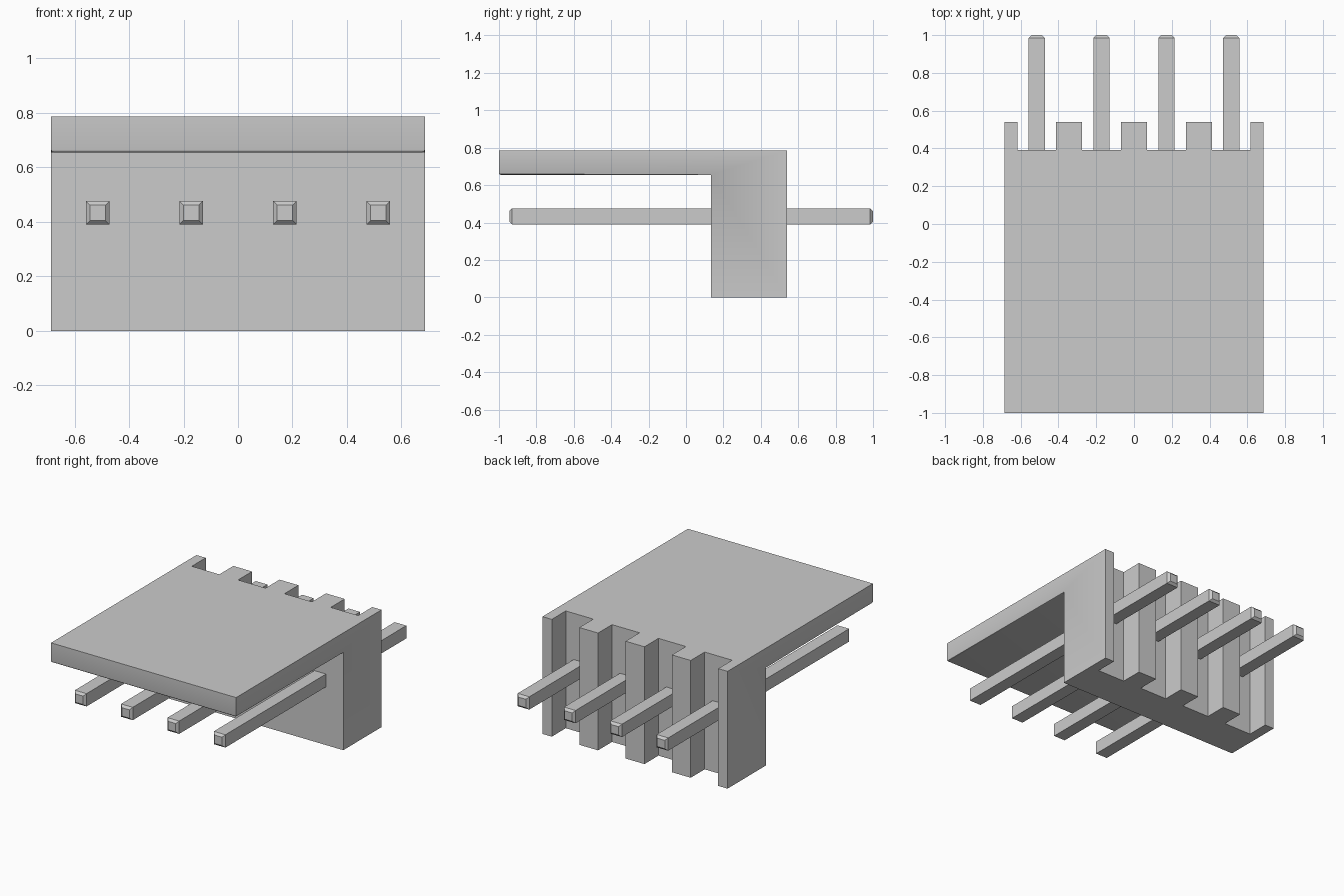
import bpy
import bmesh

cube = bpy.data.objects.get("Cube")
if cube:
    bpy.data.objects.remove(cube, do_unlink=True)

# Single flat grey
grey = bpy.data.materials.new("light_grey")
grey.use_nodes = True
COLOUR = (0.6, 0.6, 0.6, 1.0)
grey.diffuse_color = COLOUR
grey.node_tree.nodes["Principled BSDF"].inputs["Base Color"].default_value = COLOUR

HALF_WIDTH = 0.686
PIN_X = [-0.515, -0.172, 0.172, 0.515]
PIN_Z = 0.433
PIN_HALF = 0.043
TIP_HALF = 0.028


def make_object(name, bm):
    bmesh.ops.recalc_face_normals(bm, faces=bm.faces)
    mesh = bpy.data.meshes.new(name)
    bm.to_mesh(mesh)
    bm.free()
    mesh.materials.append(grey)
    obj = bpy.data.objects.new(name, mesh)
    bpy.context.collection.objects.link(obj)
    return obj


def add_box(bm, lo, hi):
    for v in bmesh.ops.create_cube(bm, size=1)["verts"]:
        v.co = [lo[i] if v.co[i] < 0 else hi[i] for i in range(3)]


# Housing: L-shaped side profile extruded across the width
profile = [(-1.0, 0.786), (-1.0, 0.655), (0.135, 0.655),
           (0.135, 0.0), (0.54, 0.0), (0.54, 0.786)]
bm = bmesh.new()
face = bm.faces.new([bm.verts.new((-HALF_WIDTH, y, z)) for y, z in profile])
ext = bmesh.ops.extrude_face_region(bm, geom=[face])["geom"]
for v in ext:
    if isinstance(v, bmesh.types.BMVert):
        v.co.x = HALF_WIDTH

# Rounded lower rim of the overhanging plate
rim = []
for e in bm.edges:
    a, b = e.verts
    low = all(abs(v.co.z - 0.655) < 1e-4 for v in e.verts)
    inner = all(v.co.y > 0 for v in e.verts)
    if low and not inner:
        rim.append(e)
bmesh.ops.bevel(bm, geom=rim, offset=0.01, segments=3, profile=0.5, affect='EDGES')
housing = make_object("housing", bm)

# Vertical slots in the back of the housing, one behind each pin
bm = bmesh.new()
for x in PIN_X:
    add_box(bm, (x - 0.102, 0.392, -0.1), (x + 0.102, 0.7, 0.9))
cutter = make_object("slot_cutter", bm)
cutter.hide_render = True
mod = housing.modifiers.new("slots", 'BOOLEAN')
mod.operation = 'DIFFERENCE'
mod.solver = 'EXACT'
mod.object = cutter
bpy.ops.object.select_all(action='DESELECT')
housing.select_set(True)
bpy.context.view_layer.objects.active = housing
bpy.ops.object.modifier_apply(modifier=mod.name)
bpy.data.objects.remove(cutter, do_unlink=True)
bpy.ops.object.shade_smooth_by_angle(angle=0.6)


# Square pins with chamfered tips
def make_pin(name, x):
    bm = bmesh.new()
    rings = []
    for y, h in [(-0.945, TIP_HALF), (-0.93, PIN_HALF), (0.985, PIN_HALF), (1.0, TIP_HALF)]:
        rings.append([bm.verts.new((x + sx * h, y, PIN_Z + sz * h))
                      for sx, sz in [(-1, -1), (1, -1), (1, 1), (-1, 1)]])
    for a, b in zip(rings, rings[1:]):
        for i in range(4):
            j = (i + 1) % 4
            bm.faces.new((a[i], a[j], b[j], b[i]))
    bm.faces.new(rings[0])
    bm.faces.new(rings[-1])
    return make_object(name, bm)


for i, x in enumerate(PIN_X):
    make_pin(f"pin_{i + 1}", x)
